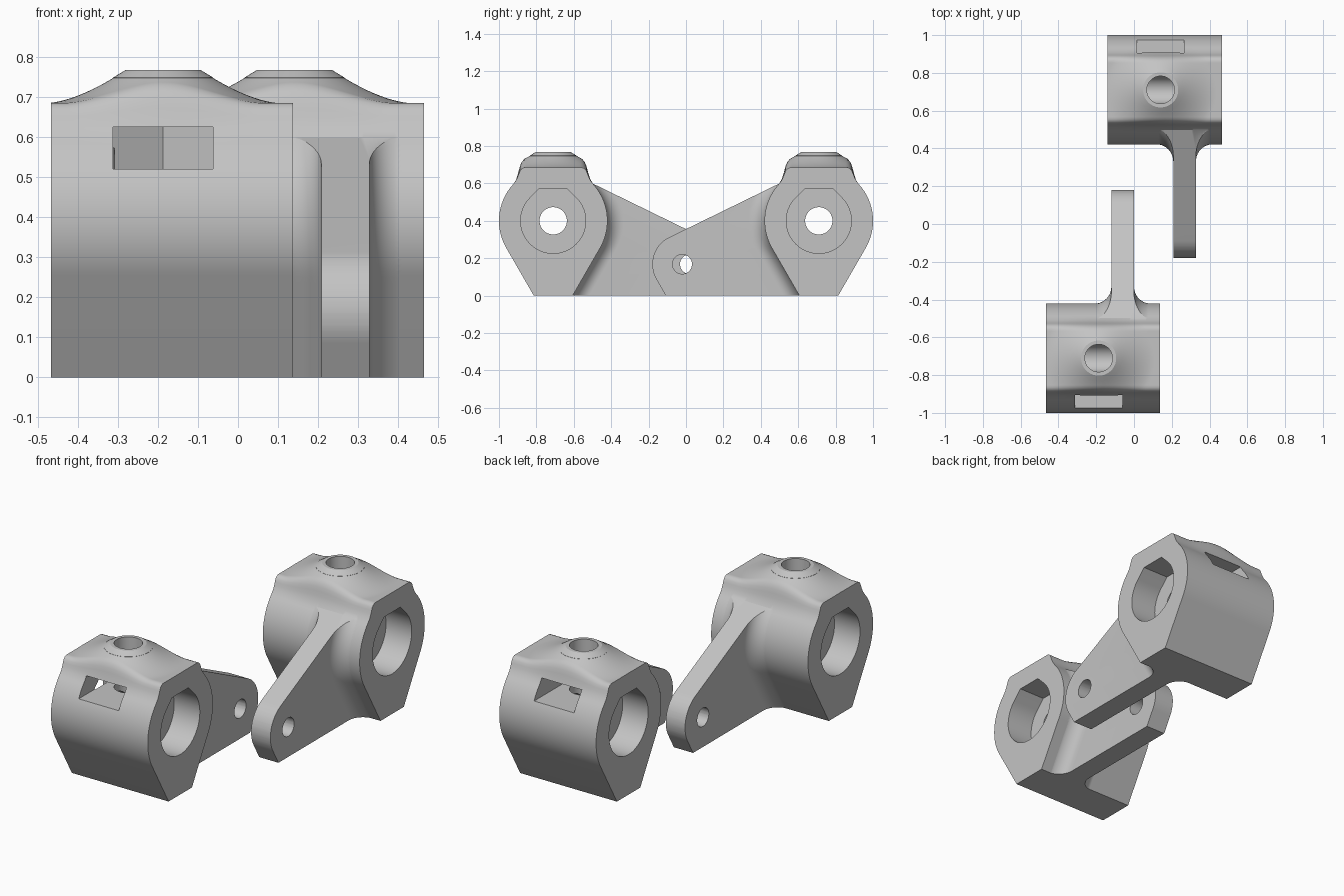
import bpy, bmesh
from math import sin, cos, tan, radians, sqrt, pi, hypot

cube = bpy.data.objects.get("Cube")
if cube:
    bpy.data.objects.remove(cube, do_unlink=True)

grey = bpy.data.materials.new("plain grey")
grey.use_nodes = True
colour = (0.55, 0.55, 0.55, 1)
grey.diffuse_color = colour
grey.node_tree.nodes["Principled BSDF"].inputs["Base Color"].default_value = colour

YC, ZC, R = -0.71, 0.4, 0.29        # bore axis and body radius
X0, X1 = -0.467, 0.137              # body ends
BOSS_X, BOSS_R, TOP = -0.187, 0.093, 0.768
SHOULDER = 0.685
ARM_L, ARM_R = -0.12, 0.0
FILLET = 0.09


def loft(name, rings):
    """Closed solid through rings of equal point count."""
    bm = bmesh.new()
    rows = [[bm.verts.new(p) for p in ring] for ring in rings]
    n = len(rows[0])
    for a, b in zip(rows, rows[1:]):
        for i in range(n):
            j = (i + 1) % n
            bm.faces.new((a[i], a[j], b[j], b[i]))
    bm.faces.new(rows[0])
    bm.faces.new(rows[-1])
    bmesh.ops.recalc_face_normals(bm, faces=bm.faces)
    mesh = bpy.data.meshes.new(name)
    bm.to_mesh(mesh)
    bm.free()
    mesh.materials.append(grey)
    obj = bpy.data.objects.new(name, mesh)
    bpy.context.collection.objects.link(obj)
    return obj


def arc(cx, cy, r, a, b, n):
    steps = [radians(a + (b - a) * i / n) for i in range(n + 1)]
    return [(cx + r * cos(t), cy + r * sin(t)) for t in steps]


def along_x(name, pts, a, b):
    return loft(name, [[(x, y, z) for y, z in pts] for x in (a, b)])


def along_z(name, pts, a, b):
    return loft(name, [[(x, y, z) for x, y in pts] for z in (a, b)])


def circle(cx, cy, r, n=64):
    return arc(cx, cy, r, 0, 360 - 360 / n, n - 1)


def combine(target, tool, operation):
    mod = target.modifiers.new("join", 'BOOLEAN')
    mod.operation, mod.solver, mod.object = operation, 'EXACT', tool
    deps = bpy.context.evaluated_depsgraph_get()
    mesh = bpy.data.meshes.new_from_object(target.evaluated_get(deps))
    target.modifiers.clear()
    target.data = mesh
    bpy.data.objects.remove(tool, do_unlink=True)


def hump(r):
    """Height of the concave swell around the boss."""
    r = max(r, 0.105)
    return (TOP - SHOULDER) * max(0, (0.29 - r) / (0.29 - BOSS_R)) ** 1.6


def half_width(z):
    """Half depth of the body at a height."""
    tangent_z = ZC - R / 2
    if z < tangent_z:
        return R * cos(pi / 6) - (tangent_z - z) * tan(pi / 6)
    return sqrt(R * R - (z - ZC) ** 2)


def make_body():
    # Half outline from the foot up to the shoulder, then across the top
    side = [(half_width(0), 0)] + arc(0, ZC, R, -30, 42, 24)
    side += [(0.199, 0.616), (0.189, 0.637), (0.183, 0.653),
             (0.177, 0.668), (0.168, 0.679), (0.155, SHOULDER)]
    top = [(0.155 - 0.31 * i / 26, SHOULDER) for i in range(1, 26)]
    outline = side + top + [(-y, z) for y, z in reversed(side)]
    rings = []
    for i in range(57):
        x = X0 + (X1 - X0) * i / 56
        ring = []
        for y, z in outline:
            lift = min(1, max(0, (z - 0.6) / (SHOULDER - 0.6)))
            ring.append((x, YC + y, z + lift * hump(hypot(x - BOSS_X, y))))
        rings.append(ring)
    return loft("knuckle", rings)


def make_arm():
    # Blade that flares into the body at every height
    rings = []
    for i in range(45):
        z = -0.02 + 0.66 * i / 44
        s = YC + half_width(z) - 0.002
        right = arc(ARM_R + FILLET, s + FILLET, FILLET, 180, 270, 10)
        left = arc(ARM_L - FILLET, s + FILLET, FILLET, 270, 360, 10)
        pts = [(ARM_L - FILLET, YC)] + left + [(ARM_L, 0.3), (ARM_R, 0.3)]
        pts += right + [(ARM_R + FILLET, YC)]
        rings.append([(x, y, z) for x, y in pts])
    arm = loft("arm", rings)
    # Side outline with rounded tip
    outline = [(-0.62, 0), (0.108, 0)]
    outline += arc(0.02, 0.168, 0.16, -30, 64, 24) + [(-0.5, 0.6), (-0.62, 0.6)]
    combine(arm, along_x("arm_outline", outline, -0.5, 0.4), 'INTERSECT')
    return arm


def make_knuckle(name, mirrored):
    body = make_body()
    # Boss collar
    collar = [[(BOSS_X + dx, YC + dy, z) for dx, dy in circle(0, 0, r)]
              for r, z in ((0.125, 0.66), (0.125, SHOULDER + hump(0.125) + 0.001),
                           (BOSS_R, TOP))]
    combine(body, loft("collar", collar), 'UNION')
    combine(body, make_arm(), 'UNION')

    # Bearing pockets: round with a flat-topped peak
    r = 0.174
    flat = r * tan(pi / 8)
    pocket = arc(YC, ZC, r, 135, 405, 48)
    pocket += [(YC + flat, ZC + r), (YC - flat, ZC + r)]
    # Trap for a hex nut, entered from the outer face
    w, back = 0.125, YC + 0.072
    trap = [(BOSS_X - w, -1.1), (BOSS_X + w, -1.1), (BOSS_X + w, back),
            (BOSS_X, back + 0.072), (BOSS_X - w, back)]
    cutters = [
        along_x("pocket_cut", pocket, X0 - 0.1, -0.308),
        along_x("pocket_cut", pocket, -0.023, X1 + 0.1),
        along_x("axle_cut", circle(YC, ZC, 0.073), X0 - 0.1, X1 + 0.1),
        along_z("nut_cut", trap, 0.52, 0.625),
        along_z("screw_cut", circle(BOSS_X, YC, 0.073), ZC, 0.9),
        along_x("pin_cut", circle(0.02, 0.168, 0.052, 40), -0.3, 0.1),
    ]
    for cutter in cutters:
        cutter.hide_render = True
        combine(body, cutter, 'DIFFERENCE')

    # The rear piece is a reflected, offset twin
    if mirrored:
        for v in body.data.vertices:
            v.co.y = -v.co.y
            v.co.x += 0.328
        body.data.flip_normals()
    body.name = name
    bpy.ops.object.select_all(action='DESELECT')
    body.select_set(True)
    bpy.context.view_layer.objects.active = body
    bpy.ops.object.shade_smooth_by_angle(angle=radians(28))


make_knuckle("front_knuckle", False)
make_knuckle("rear_knuckle", True)
